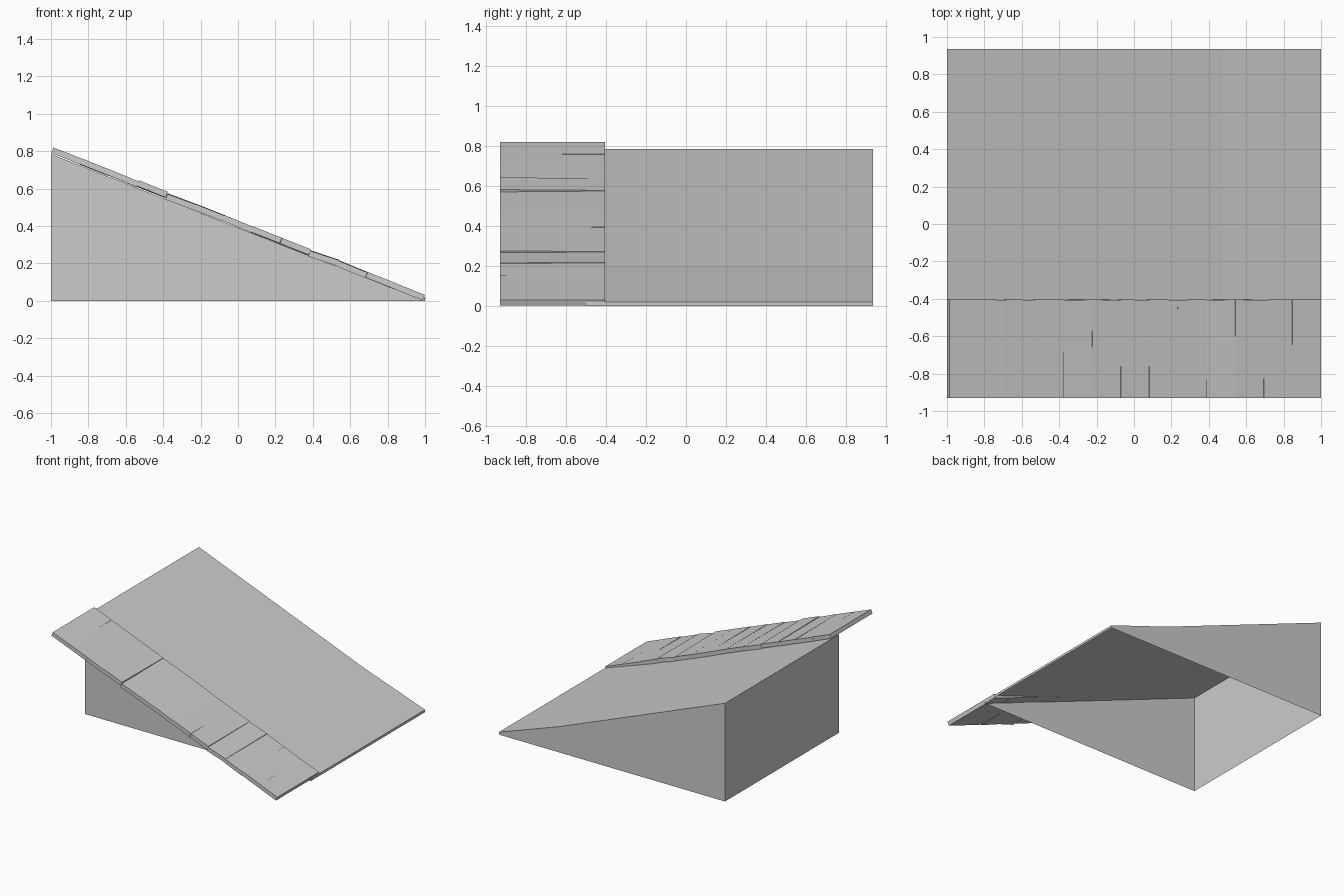
import bpy, bmesh, math, random
from mathutils import Vector, Matrix

if "Cube" in bpy.data.objects:
    bpy.data.objects.remove(bpy.data.objects["Cube"])

random.seed(4)
Y_BACK, Y_BODY, Y_INNER, Y_FRONT = 0.935, -0.505, -0.405, -0.93


def finish(name, bm):
    mesh = bpy.data.meshes.new(name)
    bm.to_mesh(mesh)
    bm.free()
    obj = bpy.data.objects.new(name, mesh)
    bpy.context.collection.objects.link(obj)
    return obj


# Ramp body: kinked wedge profile extruded along y, open underneath
bm = bmesh.new()
profile = [(-1, 0), (1, 0), (1, 0.02), (0.47, 0.205), (-1, 0.785)]
face = bm.faces.new([bm.verts.new((x, Y_BODY, z)) for x, z in profile])
ext = bmesh.ops.extrude_face_region(bm, geom=[face], use_keep_orig=True)
verts = [g for g in ext["geom"] if isinstance(g, bmesh.types.BMVert)]
bmesh.ops.translate(bm, verts=verts, vec=(0, Y_BACK - Y_BODY, 0))
bmesh.ops.recalc_face_normals(bm, faces=bm.faces)
bottom = [f for f in bm.faces if all(v.co.z < 1e-4 for v in f.verts)]
bmesh.ops.delete(bm, geom=bottom, context='FACES_ONLY')
finish("ramp_body", bm)

# Walkway: 13 slightly uneven planks laid down the slope, overhanging the front
COUNT, THICK = 13, 0.032
start, end = Vector((-0.993, 0, 0.805)), Vector((0.993, 0, 0.017))
run = end - start
pitch = math.atan2(-run.z, run.x)
tilts = {2: 0.015, 4: -0.02, 6: 0.015, 9: -0.06, 10: 0.01}
lifts = {3: 0.003, 4: -0.003, 9: -0.001}
for i in range(COUNT):
    inner = 0 < i < COUNT - 1
    centre = start + run * ((i + 0.5) / COUNT)
    centre.y = (Y_FRONT + Y_INNER) / 2
    centre.z += lifts.get(i, 0)
    roll = random.uniform(-0.009, 0.009) if inner else 0
    yaw = random.uniform(-0.004, 0.004) if inner else 0
    matrix = (Matrix.Translation(centre)
              @ Matrix.Rotation(pitch + tilts.get(i, 0), 4, 'Y')
              @ Matrix.Rotation(roll, 4, 'X')
              @ Matrix.Rotation(yaw, 4, 'Z')
              @ Matrix.Diagonal((run.length / COUNT, Y_INNER - Y_FRONT, THICK, 1)))
    bm = bmesh.new()
    bmesh.ops.create_cube(bm, size=1, matrix=matrix)
    finish(f"plank_{i + 1:02d}", bm)
